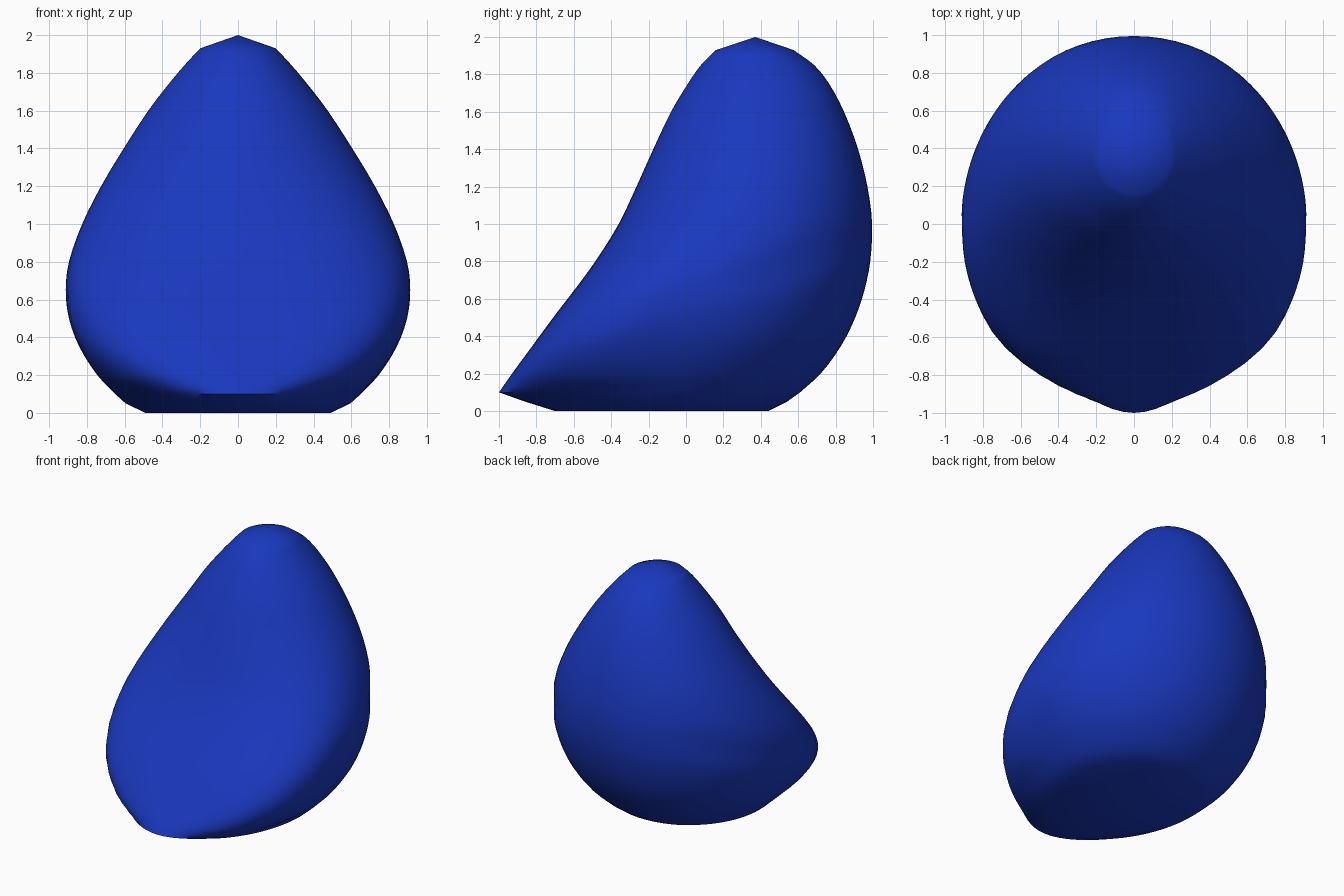
import bpy, bmesh, math

if "Cube" in bpy.data.objects:
    bpy.data.objects.remove(bpy.data.objects["Cube"])

# Section rows: height, half width, front y, back y, widest y, front squareness
ROWS = [
    (0.00, 0.49, -0.70, 0.44, -0.10, 2.0),
    (0.05, 0.595, -0.86, 0.54, -0.07, 1.9),
    (0.10, 0.65, -1.00, 0.61, -0.05, 1.85),
    (0.20, 0.745, -0.93, 0.72, -0.03, 2.6),
    (0.35, 0.84, -0.82, 0.83, 0.00, 3.2),
    (0.50, 0.895, -0.71, 0.905, 0.02, 3.2),
    (0.65, 0.912, -0.595, 0.955, 0.06, 2.9),
    (0.80, 0.895, -0.485, 0.985, 0.12, 2.6),
    (1.00, 0.825, -0.36, 0.995, 0.22, 2.3),
    (1.20, 0.725, -0.265, 0.97, 0.30, 2.1),
    (1.40, 0.605, -0.175, 0.92, 0.35, 2.0),
    (1.60, 0.475, -0.08, 0.845, 0.37, 2.0),
    (1.75, 0.36, 0.01, 0.765, 0.38, 2.0),
    (1.85, 0.275, 0.08, 0.685, 0.38, 2.0),
    (1.93, 0.20, 0.16, 0.575, 0.37, 2.0),
]
SEG = 72


def slope(i):
    a, b = ROWS[max(i - 1, 2)], ROWS[min(i + 1, len(ROWS) - 1)]
    return [(q - p) / (b[0] - a[0]) for p, q in zip(a, b)]


def blend(i, t):
    # smooth cubic between neighbouring rows
    a, b = ROWS[i], ROWS[i + 1]
    h = b[0] - a[0]
    return [(2*t**3 - 3*t*t + 1)*p + (t**3 - 2*t*t + t)*h*m
            + (3*t*t - 2*t**3)*q + (t**3 - t*t)*h*n
            for p, q, m, n in zip(a, b, slope(i), slope(i + 1))]


sections = list(ROWS[:2])
for i in range(2, len(ROWS) - 1):
    sections += [blend(i, k / 3) for k in range(3)]
sections.append(ROWS[-1])

bm = bmesh.new()


def ring(z, w, front, back, mid, power):
    verts = []
    for k in range(SEG):
        a = 2 * math.pi * k / SEG
        c, s = math.cos(a), math.sin(a)
        p = power if s < 0 else 2.0
        r = (abs(c)**p + abs(s)**p) ** (-1 / p)
        x = w * c * r
        y = mid + s * r * ((back - mid) if s > 0 else (mid - front))
        # keep inside the round plan outline
        lim = math.sqrt(max(0, 1 - (x / 0.915)**2))
        verts.append(bm.verts.new((x, max(-lim, min(lim, y)), z)))
    return verts


# Lofted body with flat base and low pointed crown
rings = [ring(*s) for s in sections]
for lo, hi in zip(rings, rings[1:]):
    for k in range(SEG):
        n = (k + 1) % SEG
        bm.faces.new((lo[k], lo[n], hi[n], hi[k]))
bm.faces.new(rings[0][::-1])
tip = bm.verts.new((0, 0.37, 2.0))
for k in range(SEG):
    bm.faces.new((rings[-1][k], rings[-1][(k + 1) % SEG], tip))
bmesh.ops.recalc_face_normals(bm, faces=bm.faces)

mesh = bpy.data.meshes.new("beanbag_body")
bm.to_mesh(mesh)
bm.free()
body = bpy.data.objects.new("beanbag_body", mesh)
bpy.context.collection.objects.link(body)

mat = bpy.data.materials.new("blue_fabric")
mat.diffuse_color = (0.01, 0.04, 0.52, 1)
mat.use_nodes = True
mat.node_tree.nodes["Principled BSDF"].inputs["Base Color"].default_value = mat.diffuse_color
mesh.materials.append(mat)

bpy.context.view_layer.objects.active = body
body.select_set(True)
bpy.ops.object.shade_smooth_by_angle(angle=math.radians(50))
